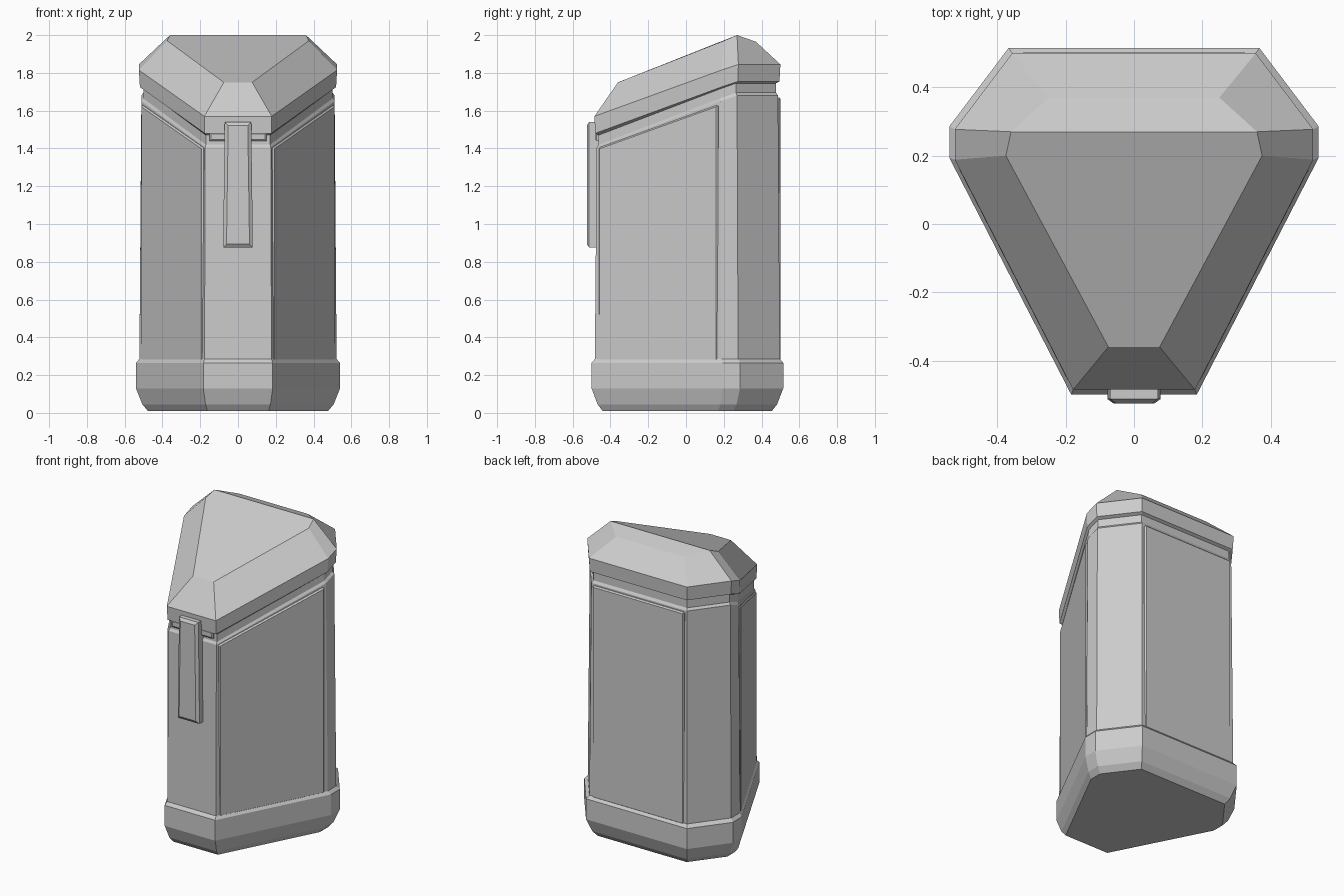
import bpy, bmesh
from mathutils import Vector

cube = bpy.data.objects.get("Cube")
if cube:
    bpy.data.objects.remove(cube, do_unlink=True)

grey = bpy.data.materials.new("light_grey")
grey.use_nodes = True
grey.diffuse_color = (0.6, 0.6, 0.6, 1)
grey.node_tree.nodes["Principled BSDF"].inputs["Base Color"].default_value = (0.6, 0.6, 0.6, 1)

# Plan: a triangle with cut corners, right half listed front to back
HALF = [(0.18, -0.49), (0.53, 0.19), (0.53, 0.28), (0.36, 0.505)]
TOP = [(0.075, -0.36, 1.75), (0.375, 0.2, 1.97), (0.36, 0.27, 2.0), (0.25, 0.37, 1.965)]


def mirrored(half):
    return half + [(-p[0], *p[1:]) for p in reversed(half)]


PLAN = mirrored(HALF)


def slope(y, drop=0.0):
    """Height of the slanted lid rim at depth y."""
    return min(1.57 + (y + 0.49) * 0.36, 1.845) - drop


def level(scale, z):
    return [(x * scale, y * scale, z) for x, y in PLAN]


def slanted(scale, drop):
    return [(x * scale, y * scale, slope(y, drop)) for x, y in PLAN]


def finish(name, bm):
    bmesh.ops.recalc_face_normals(bm, faces=bm.faces)
    mesh = bpy.data.meshes.new(name)
    bm.to_mesh(mesh)
    bm.free()
    mesh.materials.append(grey)
    ob = bpy.data.objects.new(name, mesh)
    bpy.context.collection.objects.link(ob)
    return ob


def loft(name, rings, split_top=False):
    bm = bmesh.new()
    loops = [[bm.verts.new(p) for p in ring] for ring in rings]
    n = len(loops[0])
    for a, b in zip(loops, loops[1:]):
        for i in range(n):
            j = (i + 1) % n
            bm.faces.new((a[i], a[j], b[j], b[i]))
    bm.faces.new(loops[0])
    t = loops[-1]
    if split_top:
        bm.faces.new(t[:3] + t[-3:])
        bm.faces.new(t[2:6])
    else:
        bm.faces.new(t)
    return finish(name, bm)


def bevel(ob, width):
    mod = ob.modifiers.new("bevel", 'BEVEL')
    mod.width = width
    mod.segments = 1
    mod.limit_method = 'ANGLE'


# Base band with a chamfered foot
loft("base_band", [level(0.9, 0.01), level(0.955, 0.045), level(1.02, 0.13),
                   level(1.02, 0.265), level(0.985, 0.285)])

# Main body, narrowing to the groove below the lid
loft("body", [level(0.985, 0.27), slanted(0.965, 0.165), slanted(0.945, 0.15),
              slanted(0.945, 0.08)])

# Lid with a slanted top and wide chamfers
loft("lid", [slanted(0.945, 0.1), slanted(0.98, 0.09), slanted(0.99, 0.0), mirrored(TOP)],
     split_top=True)


# Raised panels on the two sides and the back
def panel(name, start, end):
    a, b = Vector(start), Vector(end)
    along = (b - a).normalized()
    out = Vector((along.y, -along.x))
    a, b = a + along * 0.025, b - along * 0.025
    bm = bmesh.new()
    faces = []
    for depth in (-0.04, 0.0):
        p, q = a + out * depth, b + out * depth
        faces.append([bm.verts.new((v.x, v.y, z)) for v, z in (
            (p, 0.275), (q, 0.275), (q, slope(b.y, 0.175)), (p, slope(a.y, 0.175)))])
    inner, outer = faces
    bm.faces.new(inner)
    bm.faces.new(outer)
    for i in range(4):
        j = (i + 1) % 4
        bm.faces.new((inner[i], inner[j], outer[j], outer[i]))
    bevel(finish(name, bm), 0.008)


S = 0.993
plan = [(x * S, y * S) for x, y in PLAN]
panel("left_panel", plan[0], plan[1])
panel("back_panel", plan[3], plan[4])
panel("right_panel", plan[6], plan[7])


# Front clip: a bar with a chamfered face and a sloped lower end
def block(name, outline, y_back, y_front, inset):
    cx = sum(p[0] for p in outline) / len(outline)
    cz = sum(p[1] for p in outline) / len(outline)

    def shrink(v, c):
        return v - inset if v > c else v + inset
    y_mid = y_front + inset * 0.7
    rings = [[(x, y_back, z) for x, z in outline],
             [(x, y_mid, z) for x, z in outline],
             [(shrink(x, cx), y_front, shrink(z, cz)) for x, z in outline]]
    return loft(name, rings)


block("clip", [(-0.078, 0.875), (0.078, 0.875), (0.078, 0.935), (0.07, 1.54),
               (-0.07, 1.54), (-0.078, 0.935)], -0.44, -0.525, 0.018)

# Small lugs holding the clip to the groove
for side, name in ((1, "left_lug"), (-1, "right_lug")):
    block(name, [(side * 0.06, 1.44), (side * 0.15, 1.44),
                 (side * 0.15, 1.485), (side * 0.06, 1.485)], -0.44, -0.48, 0.008)
